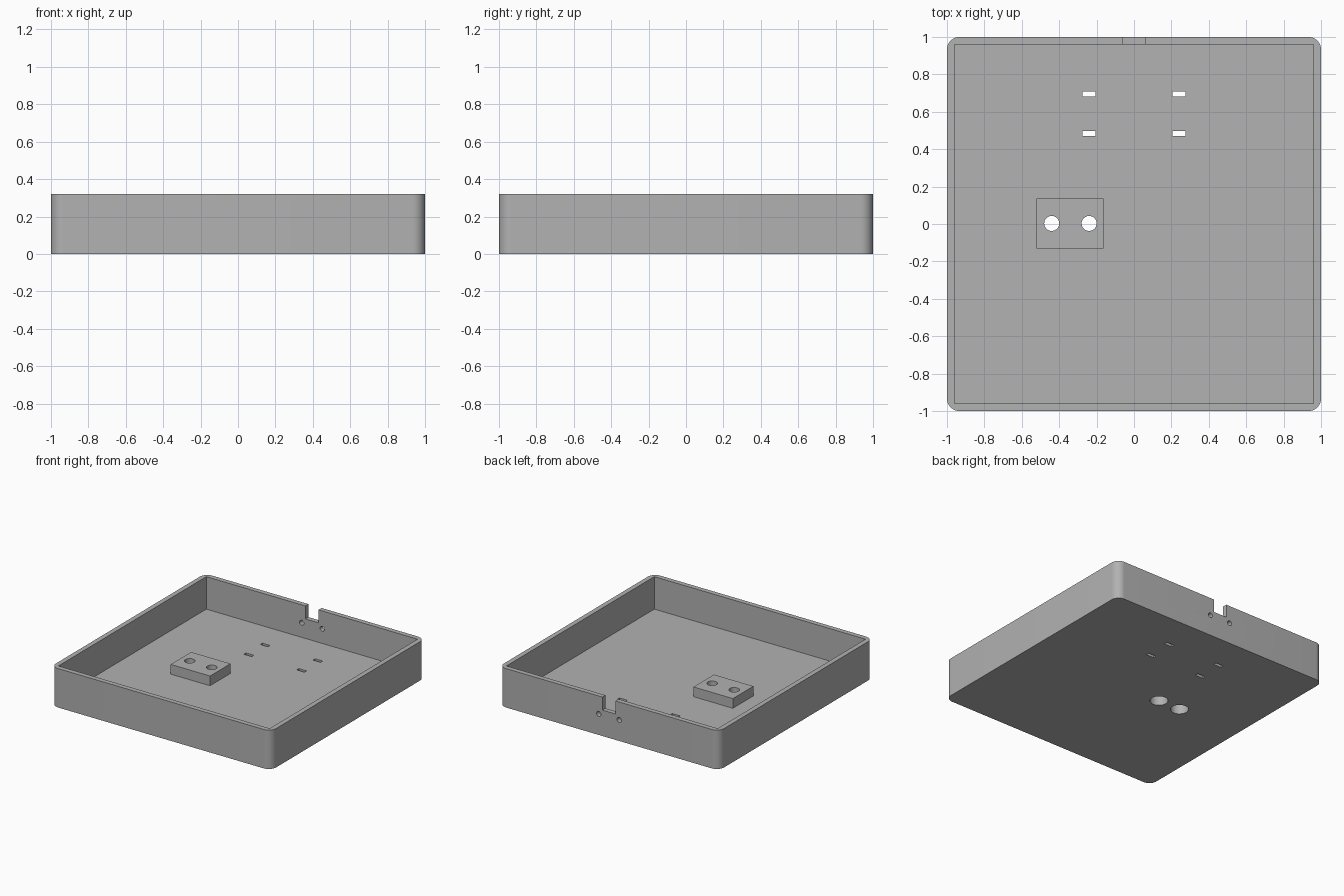
import bpy, bmesh, math
from mathutils import Matrix

if "Cube" in bpy.data.objects:
    bpy.data.objects.remove(bpy.data.objects["Cube"], do_unlink=True)

HEIGHT, FLOOR, WALL, RADIUS = 0.32, 0.053, 0.04, 0.067
BLOCK_TOP = FLOOR + 0.08
HOLES_X = (-0.44, -0.24)

grey = bpy.data.materials.new("plain grey")
grey.use_nodes = True
colour = (0.445, 0.445, 0.445, 1)
grey.diffuse_color = colour
grey.node_tree.nodes["Principled BSDF"].inputs["Base Color"].default_value = colour


def make_object(name, bm):
    mesh = bpy.data.meshes.new(name)
    bm.to_mesh(mesh)
    bm.free()
    obj = bpy.data.objects.new(name, mesh)
    bpy.context.collection.objects.link(obj)
    mesh.materials.append(grey)
    return obj


def box(name, low, high):
    bm = bmesh.new()
    size = [b - a for a, b in zip(low, high)]
    middle = [(a + b) / 2 for a, b in zip(low, high)]
    bmesh.ops.create_cube(bm, size=1, matrix=Matrix.Translation(middle) @ Matrix.Diagonal((*size, 1)))
    return make_object(name, bm)


def cylinder(name, centre, radius, length, along_y=False):
    bm = bmesh.new()
    turn = Matrix.Rotation(math.pi / 2 if along_y else 0, 4, "X")
    bmesh.ops.create_cone(bm, cap_ends=True, segments=48, radius1=radius, radius2=radius,
                          depth=length, matrix=Matrix.Translation(centre) @ turn)
    return make_object(name, bm)


def combine(target, tool, operation):
    mod = target.modifiers.new(operation.lower(), "BOOLEAN")
    mod.operation, mod.solver, mod.object = operation, "EXACT", tool
    bpy.context.view_layer.objects.active = target
    bpy.ops.object.modifier_apply(modifier=mod.name)
    bpy.data.objects.remove(tool, do_unlink=True)


# Tray body with rounded upright corners
tray = box("tray", (-1, -1, 0), (1, 1, HEIGHT))
bm = bmesh.new()
bm.from_mesh(tray.data)
upright = [e for e in bm.edges if abs(e.verts[0].co.z - e.verts[1].co.z) > 0.1]
bmesh.ops.bevel(bm, geom=upright, offset=RADIUS, segments=12, profile=0.5, affect="EDGES")
bm.to_mesh(tray.data)
bm.free()

# Square-cornered cavity
inner = 1 - WALL
combine(tray, box("cavity", (-inner, -inner, FLOOR), (inner, inner, 1)), "DIFFERENCE")

# Raised mounting block
combine(tray, box("mounting_block", (-0.521, -0.13, FLOOR / 2), (-0.163, 0.136, BLOCK_TOP)), "UNION")

# Block holes, widened from below
for x in HOLES_X:
    combine(tray, cylinder("through_hole", (x, 0.003, 0.1), 0.04, 0.4), "DIFFERENCE")
    combine(tray, cylinder("counterbore", (x, 0.003, 0), 0.067, 0.16), "DIFFERENCE")

# Tie slots in the floor
for x in (-0.24, 0.24):
    for y in (0.484, 0.695):
        combine(tray, box("slot", (x - 0.035, y - 0.014, -0.1), (x + 0.035, y + 0.014, 0.1)), "DIFFERENCE")

# Cable notch and two small holes in the back wall
combine(tray, box("notch", (-0.06, 0.9, HEIGHT - 0.107), (0.06, 1.1, 1)), "DIFFERENCE")
for side in (-1, 1):
    combine(tray, cylinder("wall_hole", (side * 0.093, 1, 0.173), 0.02, 0.2, True), "DIFFERENCE")

bpy.ops.object.select_all(action="DESELECT")
tray.select_set(True)
bpy.context.view_layer.objects.active = tray
bpy.ops.object.shade_smooth_by_angle(angle=math.radians(30))
